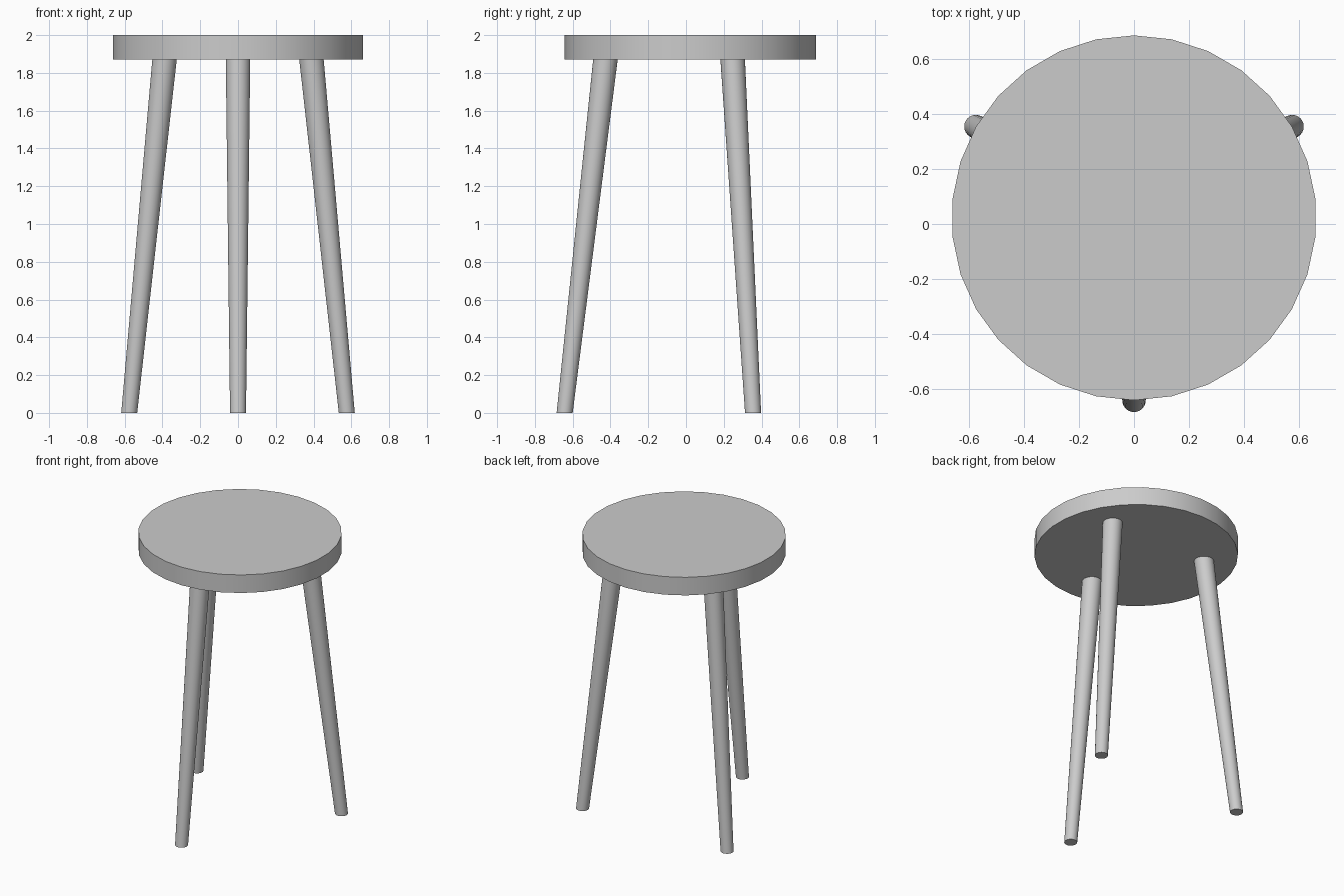
import bpy, bmesh
from math import sin, cos, pi, radians

if "Cube" in bpy.data.objects:
    bpy.data.objects.remove(bpy.data.objects["Cube"])

SIDES = 30
CENTRE_Y = 0.0225
SEAT_BOTTOM, SEAT_TOP = 1.87, 2.0


def ring(bm, x, y, z, r):
    return [bm.verts.new((x + r * sin(2 * pi * i / SIDES),
                          y + r * cos(2 * pi * i / SIDES), z))
            for i in range(SIDES)]


def tapered_post(name, low, high):
    """Closed round post between two level circles given as (x, y, z, radius)."""
    bm = bmesh.new()
    a, b = ring(bm, *low), ring(bm, *high)
    for i in range(SIDES):
        j = (i + 1) % SIDES
        bm.faces.new((a[i], a[j], b[j], b[i]))
    bm.faces.new(a)
    bm.faces.new(b)
    bmesh.ops.recalc_face_normals(bm, faces=bm.faces)
    mesh = bpy.data.meshes.new(name)
    bm.to_mesh(mesh)
    bm.free()
    obj = bpy.data.objects.new(name, mesh)
    bpy.context.collection.objects.link(obj)
    bpy.ops.object.select_all(action='DESELECT')
    obj.select_set(True)
    bpy.context.view_layer.objects.active = obj
    bpy.ops.object.shade_smooth_by_angle(angle=radians(30))
    return obj


# Round seat
tapered_post("seat", (0, CENTRE_Y, SEAT_BOTTOM, 0.6645),
             (0, CENTRE_Y, SEAT_TOP, 0.6645))

# Three splayed, tapering legs, cut level at the floor and the seat
for name, degrees in (("front_leg", -90), ("back_right_leg", 30), ("back_left_leg", 150)):
    c, s = cos(radians(degrees)), sin(radians(degrees))
    foot, head = 0.665, 0.449
    tapered_post(name, (foot * c, CENTRE_Y + foot * s, 0, 0.0425),
                 (head * c, CENTRE_Y + head * s, SEAT_BOTTOM + 0.002, 0.065))
